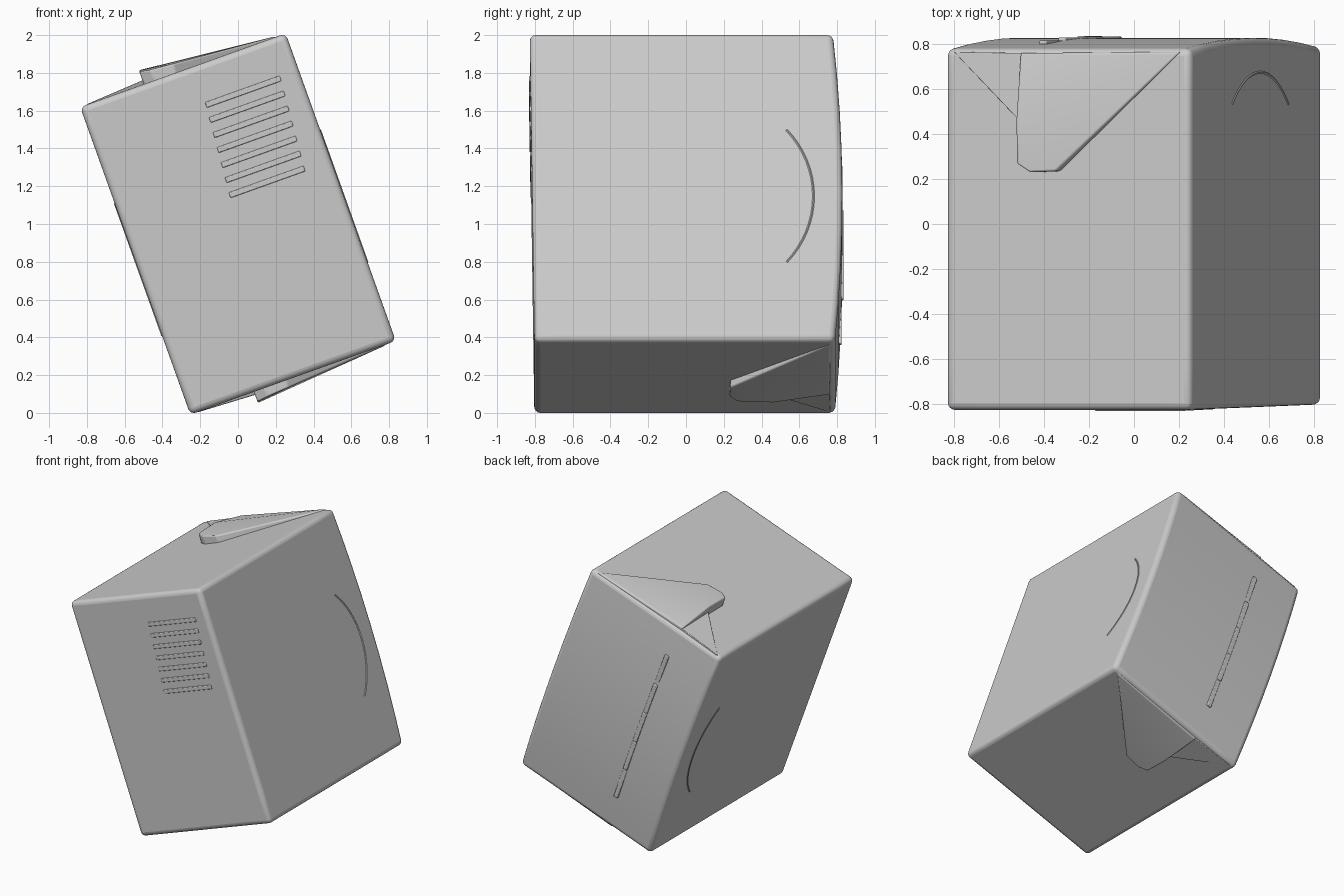
import bpy, bmesh, math
from mathutils import Matrix, Vector

if "Cube" in bpy.data.objects:
    bpy.data.objects.remove(bpy.data.objects["Cube"], do_unlink=True)

HX, HZ = 0.578, 0.865          # half width and half height of the carton
TILT = Matrix.Translation((0, 0, 1.0)) @ Matrix.Rotation(math.radians(-19.7), 4, 'Y')

grey = bpy.data.materials.new("light_grey")
grey.use_nodes = True
COL = (0.6, 0.6, 0.6, 1)
grey.diffuse_color = COL
grey.node_tree.nodes["Principled BSDF"].inputs["Base Color"].default_value = COL


def back_y(z):
    return 0.828 - 0.045 * (z / HZ) ** 2 - 0.005 * z / HZ


def front_y(z):
    return -0.815 - 0.012 * z / HZ


def finish(name, bm, bevel=0.0, segments=3):
    """Turn a bmesh into a tilted, softly bevelled object."""
    bmesh.ops.recalc_face_normals(bm, faces=bm.faces)
    mesh = bpy.data.meshes.new(name)
    bm.to_mesh(mesh)
    bm.free()
    ob = bpy.data.objects.new(name, mesh)
    bpy.context.collection.objects.link(ob)
    mesh.materials.append(grey)
    ob.matrix_world = TILT
    if bevel:
        mod = ob.modifiers.new("soft_edges", 'BEVEL')
        mod.width, mod.segments = bevel, segments
        mod.limit_method, mod.angle_limit = 'ANGLE', math.radians(35)
    bpy.ops.object.select_all(action='DESELECT')
    ob.select_set(True)
    bpy.context.view_layer.objects.active = ob
    bpy.ops.object.shade_smooth_by_angle(angle=math.radians(35))
    return ob


# Carton body, slightly bulged at the back
bm = bmesh.new()
bmesh.ops.create_cube(bm, size=2)
bmesh.ops.subdivide_edges(bm, edges=bm.edges[:], cuts=7, use_grid_fill=True)
for v in bm.verts:
    x, y, z = v.co.x * HX, v.co.y, v.co.z * HZ
    t = (y + 1) / 2
    v.co = Vector((x, front_y(z) * (1 - t) + back_y(z) * t, z))
finish("carton_body", bm, 0.032, 4)


# Folded flaps on the top and bottom: outline points are (x, y, height)
LIFTED = [(-0.22, 0.76, 0.02), (-0.22, 0.46, 0.078), (-0.22, 0.27, 0.07),
          (-0.16, 0.23, 0.06), (-0.04, 0.235, 0.05), (0.53, 0.765, 0.003)]
TUCKED = [(-0.54, 0.765, 0.002), (-0.215, 0.45, 0.022), (-0.215, 0.76, 0.01)]


def flap(name, points, side, scale, bevel):
    bm = bmesh.new()
    top = [bm.verts.new((x, y, side * (HZ + h * scale))) for x, y, h in points]
    base = [bm.verts.new((x, y, side * (HZ - 0.015))) for x, y, h in points]
    n = len(points)
    cap = bm.faces.new(top)
    bm.faces.new(base[::-1])
    for i in range(n):
        j = (i + 1) % n
        bm.faces.new((top[i], base[i], base[j], top[j]))
    bmesh.ops.triangulate(bm, faces=[cap])
    finish(name, bm, bevel)


for label, side, scale in (("top", 1, 1.0), ("bottom", -1, 0.8)):
    flap(label + "_flap", LIFTED, side, scale, 0.012)
    flap(label + "_flap_tuck", TUCKED, side, scale, 0.004)


def ridge(name, x, y, z, sx, sy, sz):
    bm = bmesh.new()
    bmesh.ops.create_cube(bm, size=1)
    bmesh.ops.scale(bm, vec=(sx, sy, sz), verts=bm.verts)
    bmesh.ops.translate(bm, vec=(x, y, z), verts=bm.verts)
    finish(name, bm, 0.005, 2)


# Embossed bars on the front
for i in range(7):
    z = 0.65 - 0.082 * i
    ridge(f"front_bar_{i + 1}", 0.262 - 0.007 * i, front_y(z), z, 0.42, 0.014, 0.03)

# Glued seam on the back, in short lengths that follow the bulge
for i in range(5):
    z = 0.52 - 0.25 * i
    ridge(f"back_seam_{i + 1}", -0.2, back_y(z) - 0.002, z, 0.035, 0.018, 0.25)

# Shallow curved crease on each broad side
for label, side in (("left", 1), ("right", -1)):
    bm = bmesh.new()
    rows = []
    for i in range(17):
        a = math.radians(-42 + 84 * i / 16)
        row = []
        for r, h in ((0.545, -0.003), (0.555, 0.004), (0.565, -0.003)):
            row.append(bm.verts.new((side * (HX + h), 0.12 + r * math.cos(a),
                                     -0.05 + r * math.sin(a))))
        rows.append(row)
    for p, q in zip(rows, rows[1:]):
        for k in range(2):
            bm.faces.new((p[k], p[k + 1], q[k + 1], q[k]))
    finish(label + "_side_crease", bm)
